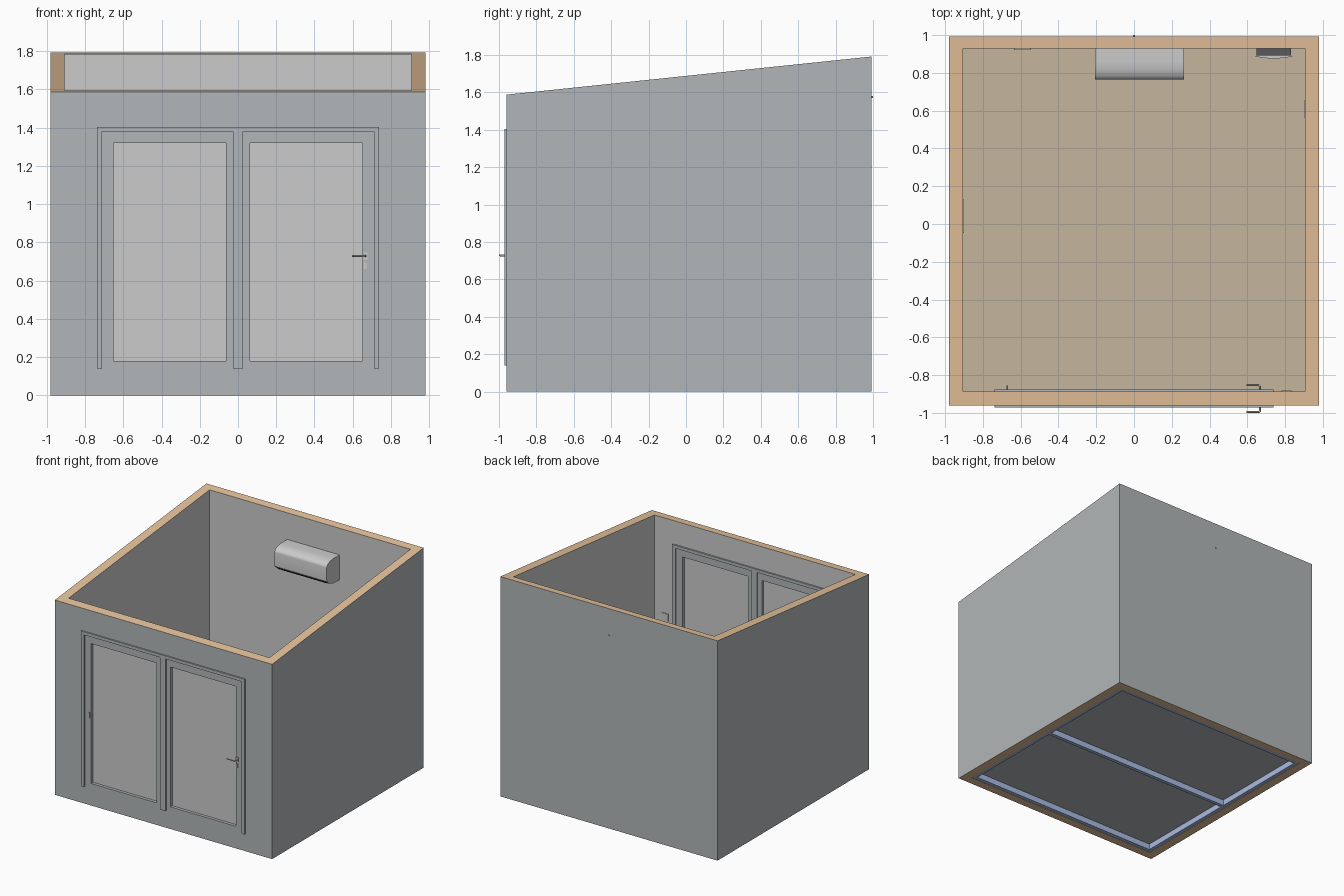
import bpy, bmesh, math
from mathutils import Vector

if "Cube" in bpy.data.objects:
    bpy.data.objects.remove(bpy.data.objects["Cube"])


def mat(name, r, g, b):
    m = bpy.data.materials.new(name)
    m.diffuse_color = (r, g, b, 1)
    m.use_nodes = True
    m.node_tree.nodes["Principled BSDF"].inputs["Base Color"].default_value = m.diffuse_color
    return m


PLAIN = mat("interior_grey", 0.8, 0.8, 0.8)
CLAD = mat("cladding_grey", 0.44, 0.47, 0.48)
WOOD = mat("wood", 0.8, 0.55, 0.33)
FLOOR = mat("floor_board", 0.56, 0.46, 0.34)
STEEL = mat("blue_steel", 0.40, 0.50, 0.75)
DARK = mat("dark_plastic", 0.10, 0.10, 0.11)

X, XI = 0.98, 0.906              # outer and inner half width
YF, YB = -0.96, 0.993            # outer front and back
YFI, YBI = -0.888, 0.928         # inner front and back
ZF, ZB = 1.588, 1.792            # wall height at front and back


def finish(name, bm, *mats):
    bmesh.ops.recalc_face_normals(bm, faces=bm.faces)
    me = bpy.data.meshes.new(name)
    bm.to_mesh(me)
    bm.free()
    for m in mats:
        if m:
            me.materials.append(m)
    ob = bpy.data.objects.new(name, me)
    bpy.context.collection.objects.link(ob)
    return ob


def box(name, x, y, z, m=None):
    bm = bmesh.new()
    bmesh.ops.create_cube(bm, size=1)
    for v in bm.verts:
        v.co = [(a + b) / 2 + c * (b - a) for (a, b), c in zip((x, y, z), v.co)]
    return finish(name, bm, m)


def prism(name, pts, vec, m=None):
    """Extrude a flat outline along a vector."""
    bm = bmesh.new()
    f = bm.faces.new([bm.verts.new(p) for p in pts])
    ext = bmesh.ops.extrude_face_region(bm, geom=[f])
    bmesh.ops.translate(bm, vec=vec, verts=[v for v in ext["geom"] if isinstance(v, bmesh.types.BMVert)])
    return finish(name, bm, m)


def frame(name, outer, inner, y, m):
    """Rectangular frame in the xz plane, (x0, x1, z0, z1) outside and inside."""
    bm = bmesh.new()
    loops = []
    for x0, x1, z0, z1 in (outer, inner):
        for yy in y:
            loops.append([bm.verts.new((a, yy, b)) for a, b in ((x0, z0), (x1, z0), (x1, z1), (x0, z1))])
    of, ob, inf, inb = loops
    for p, q in ((of, inf), (ob, inb), (of, ob), (inf, inb)):
        for i in range(4):
            j = (i + 1) % 4
            bm.faces.new((p[i], p[j], q[j], q[i]))
    return finish(name, bm, m)


def rod(name, pts, radius):
    """Round bar through a few points."""
    cu = bpy.data.curves.new(name, "CURVE")
    cu.dimensions = "3D"
    cu.bevel_depth, cu.bevel_resolution, cu.use_fill_caps = radius, 2, True
    sp = cu.splines.new("POLY")
    sp.points.add(len(pts) - 1)
    for p, c in zip(sp.points, pts):
        p.co = (*c, 1)
    ob = bpy.data.objects.new(name, cu)
    bpy.context.collection.objects.link(ob)
    return ob


# wall ring with sloped top: cladding outside, grey inside, bare wood edges
def top_z(y):
    return ZF + (y - YF) * (ZB - ZF) / (YB - YF)


bm = bmesh.new()
rings = []
for x, y0, y1 in ((X, YF, YB), (XI, YFI, YBI)):
    for top in (0, 1):
        rings.append([bm.verts.new((a, b, top_z(b) if top else 0))
                      for a, b in ((-x, y0), (x, y0), (x, y1), (-x, y1))])
for p, q, mi in ((rings[0], rings[1], 1), (rings[2], rings[3], 0),
                 (rings[1], rings[3], 2), (rings[0], rings[2], 2)):
    for i in range(4):
        j = (i + 1) % 4
        bm.faces.new((p[i], p[j], q[j], q[i])).material_index = mi
walls = finish("walls", bm, PLAIN, CLAD, WOOD)

# door opening
cutter = box("door_cutter", (-0.71, 0.71), (-1.1, -0.7), (0.14, 1.38))
cutter.hide_render = True
mod = walls.modifiers.new("opening", "BOOLEAN")
mod.operation, mod.object, mod.solver = "DIFFERENCE", cutter, "EXACT"
bpy.context.view_layer.objects.active = walls
bpy.ops.object.modifier_apply(modifier="opening")
bpy.data.objects.remove(cutter)

# door leaves: sash, glass, and the post between them
for side, s in (("left", -1), ("right", 1)):
    xo = sorted((s * 0.025, s * 0.71))
    xi = sorted((s * 0.062, s * 0.652))
    frame(side + "_sash", (*xo, 0.14, 1.38), (*xi, 0.18, 1.32), (YF, YFI), CLAD)
    box(side + "_glass", xi, (-0.935, -0.913), (0.18, 1.32))
box("door_post", (-0.025, 0.025), (YF, YFI), (0.14, 1.38), CLAD)

# door trim on the outer and inner side
for side, y in (("outer", (YF - 0.011, YF)), ("inner", (YFI, YFI + 0.012))):
    for n, a, b in (("left", -0.738, -0.71), ("middle", -0.025, 0.025), ("right", 0.71, 0.738)):
        box(f"{side}_trim_{n}", (a, b), y, (0.14, 1.38), CLAD)
    box(f"{side}_trim_top", (-0.738, 0.738), y, (1.38, 1.405), CLAD)

# lever handles and lock plates on both faces
for side, y, d in (("outer", YF, -1), ("inner", YFI, 1)):
    ys = sorted((y, y + d * 0.006))
    box(side + "_handle_plate", (0.655, 0.676), ys, (0.711, 0.748))
    box(side + "_lock_plate", (0.659, 0.672), ys, (0.662, 0.696))
    rod(side + "_lever", [(0.667, y, 0.729), (0.667, y + d * 0.029, 0.729),
                          (0.661, y + d * 0.035, 0.729), (0.595, y + d * 0.035, 0.729)], 0.005)
box("left_bolt_plate_outer", (-0.675, -0.664), (YF - 0.003, YF), (0.71, 0.755), CLAD)
box("left_bolt_plate_inner", (-0.675, -0.664), (YFI, YFI + 0.005), (0.71, 0.755))
rod("left_bolt_knob", [(-0.67, YFI, 0.732), (-0.67, YFI + 0.034, 0.732)], 0.004)

# floor and blue steel base frame
box("floor", (-XI, XI), (YFI, YBI), (0.10, 0.13), FLOOR)
box("floor_underside", (-XI, XI), (YFI, YBI), (0.05, 0.10), CLAD)
W = 0.03
for n, y in (("front", YFI), ("middle", 0.01), ("back", YBI - W)):
    box("base_beam_" + n, (-XI + W, XI - W), (y, y + W), (0.002, 0.05), STEEL)
for n, x in (("left", -XI), ("right", XI - W)):
    box("base_beam_" + n, (x, x + W), (YFI, YBI), (0.002, 0.05), STEEL)

# wall air conditioner: side profile extruded along x
prof = [(YBI, 1.365), (0.85, 1.365), (0.795, 1.385), (0.765, 1.412), (0.764, 1.525)]
for k in range(1, 8):            # rounded top front
    a = math.pi / 2 * k / 7
    prof.append((0.86 - 0.096 * math.cos(a), 1.525 + 0.043 * math.sin(a)))
prof.append((YBI, 1.568))
ac = prism("air_conditioner", [(-0.206, y, z) for y, z in prof], Vector((0.471, 0, 0)))
prism("air_outlet", [(-0.19, y, z) for y, z in
                     ((0.764, 1.408), (0.793, 1.382), (0.80, 1.39), (0.771, 1.416))],
      Vector((0.44, 0, 0)), DARK)

# fuse box with bowed cover
box("fuse_box", (0.648, 0.832), (0.893, YBI), (1.20, 1.42), DARK)
arc = [(0.74 + 0.1 * t, 0.888 - 0.012 * (1 - t * t)) for t in [i / 5 - 1 for i in range(11)]]
cover = prism("fuse_box_cover", [(x, y, 1.21) for x, y in arc] + [(0.83, 0.893, 1.21), (0.65, 0.893, 1.21)],
              Vector((0, 0, 0.2)))

# sockets and light switch
box("back_socket", (-0.635, -0.545), (0.922, YBI), (0.32, 0.41))
box("left_double_socket", (-XI, -XI + 0.006), (-0.048, 0.13), (0.32, 0.41))
box("right_socket", (XI - 0.006, XI), (0.565, 0.655), (0.32, 0.41))
box("light_switch", (0.78, 0.835), (YFI, YFI + 0.006), (0.76, 0.82))

# cable outlet on the back wall
rod("cable_outlet", [(0, YB - 0.01, 1.575), (0, 1.0, 1.575)], 0.005)

# smooth the curved parts
bpy.ops.object.select_all(action="DESELECT")
for ob in (ac, cover):
    ob.select_set(True)
    bpy.context.view_layer.objects.active = ob
bpy.ops.object.shade_smooth_by_angle(angle=math.radians(30))
